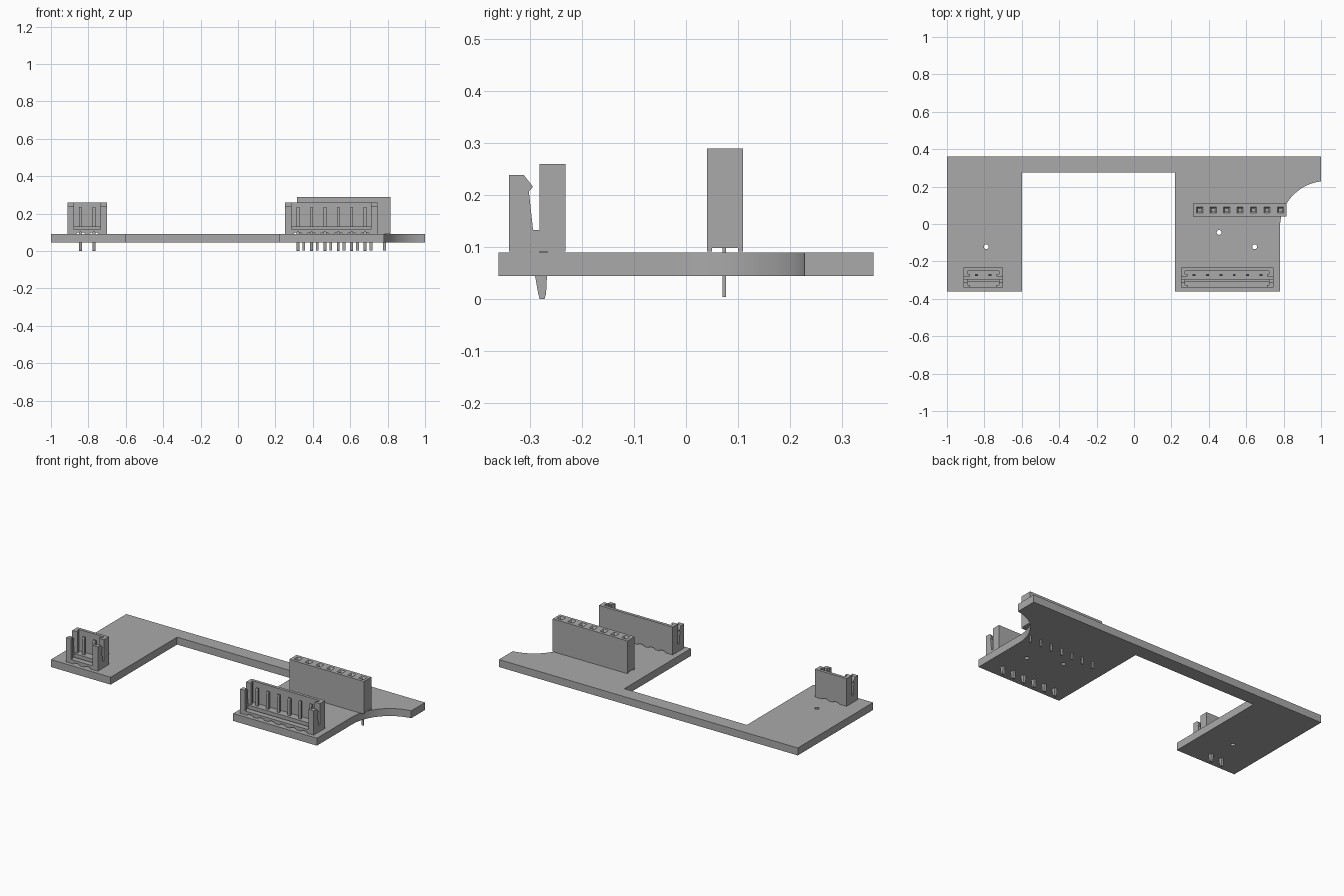
import bpy, bmesh
from math import cos, sin, pi, radians
from mathutils import Vector

if "Cube" in bpy.data.objects:
    bpy.data.objects.remove(bpy.data.objects["Cube"], do_unlink=True)

grey = bpy.data.materials.new("grey")
grey.use_nodes = True
GREY = (0.4, 0.4, 0.4, 1)
grey.diffuse_color = GREY
grey.node_tree.nodes["Principled BSDF"].inputs["Base Color"].default_value = GREY

# Maps (profile u, profile v, extrusion w) to space for each extrusion axis
PLACE = {"x": lambda u, v, w: (w, u, v),
         "y": lambda u, v, w: (u, w, v),
         "z": lambda u, v, w: (u, v, w)}


def add_prism(bm, points, axis, low, high):
    ends = [[bm.verts.new(PLACE[axis](u, v, w)) for u, v in points] for w in (low, high)]
    bm.faces.new(ends[0])
    bm.faces.new(ends[1])
    n = len(points)
    for i in range(n):
        j = (i + 1) % n
        bm.faces.new((ends[0][i], ends[0][j], ends[1][j], ends[1][i]))


def add_box(bm, x0, x1, y0, y1, z0, z1):
    add_prism(bm, [(x0, y0), (x1, y0), (x1, y1), (x0, y1)], "z", z0, z1)


def finish(name, bm):
    bmesh.ops.recalc_face_normals(bm, faces=bm.faces)
    mesh = bpy.data.meshes.new(name)
    bm.to_mesh(mesh)
    bm.free()
    mesh.materials.append(grey)
    obj = bpy.data.objects.new(name, mesh)
    bpy.context.collection.objects.link(obj)
    return obj


def cut(obj, cutter):
    """Subtract the cutter, bake the result and drop the cutter."""
    cutter.hide_render = True
    mod = obj.modifiers.new("cut", "BOOLEAN")
    mod.operation, mod.object, mod.solver = "DIFFERENCE", cutter, "EXACT"
    graph = bpy.context.evaluated_depsgraph_get()
    baked = bpy.data.meshes.new_from_object(obj.evaluated_get(graph))
    obj.modifiers.clear()
    obj.data = baked
    bpy.data.objects.remove(cutter, do_unlink=True)


def smooth(obj):
    bpy.ops.object.select_all(action="DESELECT")
    obj.select_set(True)
    bpy.context.view_layer.objects.active = obj
    bpy.ops.object.shade_smooth_by_angle(angle=radians(30))


PITCH = 0.072

# Circuit board with a scooped corner
arc = [(1.03 + 0.25 * cos(a), -0.02 + 0.25 * sin(a))
       for a in [radians(97 + i * 83 / 16) for i in range(17)]]
outline = [(-1, 0.36), (1, 0.36)] + arc + [
    (0.78, -0.36), (0.22, -0.36), (0.22, 0.275), (-0.6, 0.275), (-0.6, -0.36), (-1, -0.36)]
bm = bmesh.new()
add_prism(bm, outline, "z", 0.045, 0.09)
board = finish("circuit_board", bm)

# Drilled holes
bm = bmesh.new()
for x, y in [(-0.79, -0.122), (0.455, -0.045), (0.645, -0.122)]:
    ring = [(x + 0.013 * cos(i * pi / 8), y + 0.013 * sin(i * pi / 8)) for i in range(16)]
    add_prism(bm, ring, "z", 0, 0.2)
cut(board, finish("hole_cutter", bm))
smooth(board)

# Socket header, standing on two long feet
bm = bmesh.new()
add_prism(bm, [(0.04, 0.092), (0.05, 0.092), (0.05, 0.098), (0.1, 0.098), (0.1, 0.092),
               (0.11, 0.092), (0.11, 0.29), (0.04, 0.29)], "x", 0.315, 0.815)
header = finish("socket_header", bm)
slots = [0.351 + i * PITCH for i in range(7)]

# Funnel-shaped socket openings
bm = bmesh.new()
for x in slots:
    rings = []
    for r, z in [(0.009, 0.2), (0.009, 0.278), (0.017, 0.29), (0.017, 0.3)]:
        rings.append([bm.verts.new((x + a * r, 0.075 + b * r, z))
                      for a, b in [(-1, -1), (1, -1), (1, 1), (-1, 1)]])
    bm.faces.new(rings[0])
    bm.faces.new(rings[-1])
    for lower, upper in zip(rings, rings[1:]):
        for i in range(4):
            j = (i + 1) % 4
            bm.faces.new((lower[i], lower[j], upper[j], upper[i]))
cut(header, finish("socket_cutter", bm))

# Header pins
bm = bmesh.new()
for x in slots:
    add_box(bm, x - 0.007, x + 0.007, 0.0705, 0.0765, 0.004, 0.105)
finish("header_pins", bm)


def connector(name, x0, x1, first_pin, count):
    pins = [first_pin + i * PITCH for i in range(count)]
    # Base section with an arched notch under each pin
    base = [(x1, 0.115), (x0, 0.115), (x0, 0.092)]
    for x in pins:
        base += [(x - 0.022 * cos(a), 0.092 + 0.009 * sin(a))
                 for a in [i * pi / 6 for i in range(7)]]
    base.append((x1, 0.092))
    bm = bmesh.new()
    add_prism(bm, base, "y", -0.34, -0.306)
    add_prism(bm, base, "y", -0.296, -0.232)
    # Groove bottom, raised floor and back wall
    add_box(bm, x0 + 0.02, x1 - 0.02, -0.306, -0.296, 0.101, 0.105)
    add_box(bm, x0 + 0.02, x1 - 0.02, -0.296, -0.25, 0.115, 0.131)
    add_box(bm, x0, x1, -0.25, -0.232, 0.115, 0.26)
    # Split side walls with a snap hook, and lips around the open front
    wall = [(-0.34, 0.092), (-0.232, 0.092), (-0.232, 0.26), (-0.282, 0.26), (-0.282, 0.133),
            (-0.294, 0.133), (-0.302, 0.207), (-0.294, 0.216), (-0.312, 0.239), (-0.34, 0.239)]
    for outer, inward in [(x0, 1), (x1, -1)]:
        a, b = sorted((outer, outer + inward * 0.022))
        add_prism(bm, wall, "x", a, b)
        a, b = sorted((outer + inward * 0.022, outer + inward * 0.034))
        add_box(bm, a, b, -0.34, -0.325, 0.115, 0.239)
        add_box(bm, a, b, -0.282, -0.268, 0.131, 0.26)
    finish(name + "_housing", bm)

    # Contact pins with kinked, tapered tails
    blade = [(-0.279, 0.1), (-0.291, 0.05), (-0.284, 0.01), (-0.281, 0.002), (-0.272, 0.002),
             (-0.269, 0.01), (-0.267, 0.05), (-0.266, 0.1), (-0.266, 0.228),
             (-0.269, 0.236), (-0.276, 0.236), (-0.279, 0.228)]
    bm = bmesh.new()
    for x in pins:
        add_prism(bm, blade, "x", x - 0.008, x + 0.008)
    # Rest the lowest pin tips on the ground
    low = min(v.co.z for v in bm.verts)
    for v in bm.verts:
        if v.co.z < low + 0.001:
            v.co.z = 0
    finish(name + "_pins", bm)


connector("six_pin_connector", 0.252, 0.745, 0.32, 6)
connector("two_pin_connector", -0.912, -0.7, -0.841, 2)
